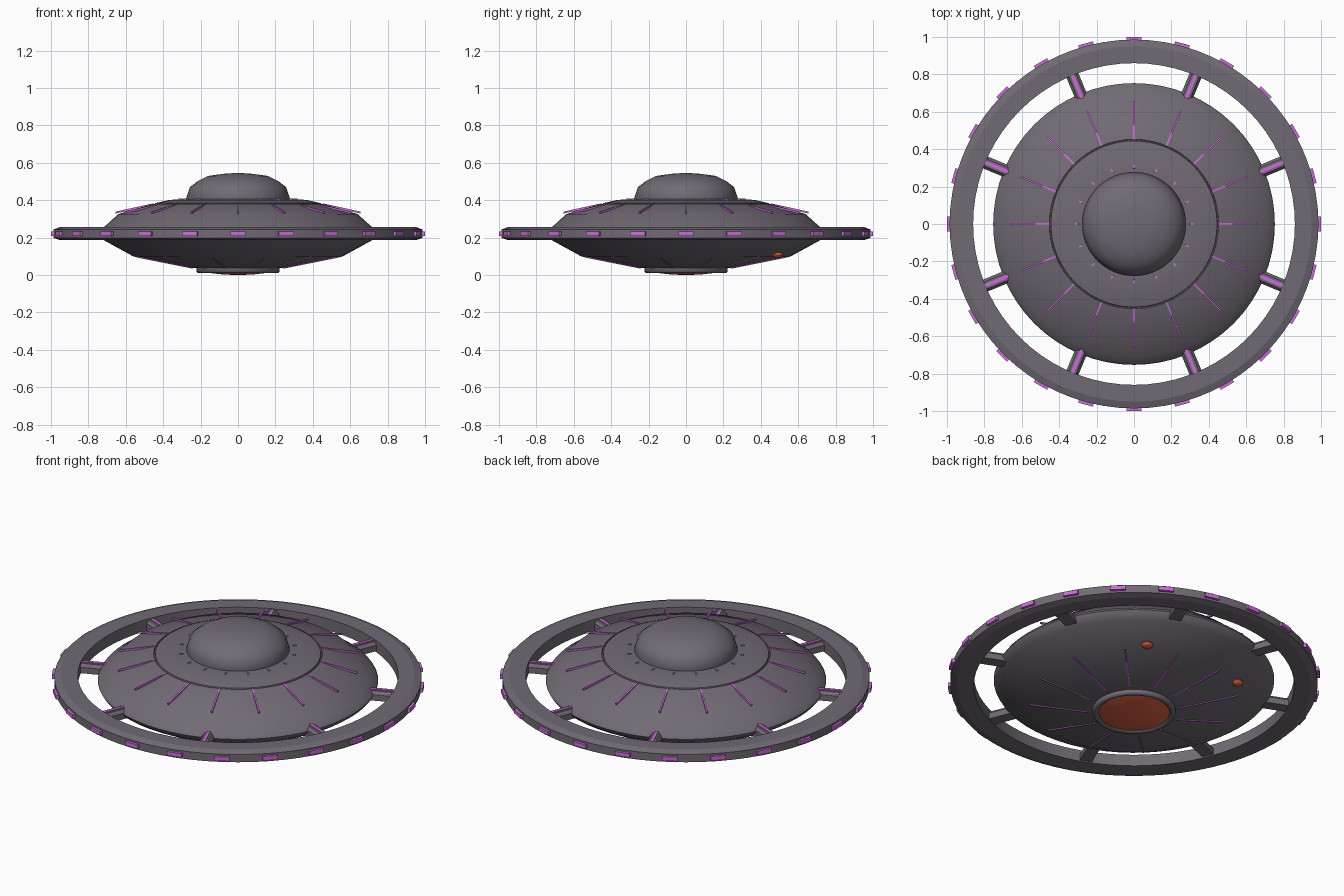
import bpy, bmesh, math
from mathutils import Matrix, Vector

if "Cube" in bpy.data.objects:
    bpy.data.objects.remove(bpy.data.objects["Cube"])


def material(name, rgb):
    m = bpy.data.materials.new(name)
    m.diffuse_color = (*rgb, 1)
    m.use_nodes = True
    m.node_tree.nodes["Principled BSDF"].inputs["Base Color"].default_value = m.diffuse_color
    return m


GREY = material("hull grey", (0.165, 0.145, 0.175))
PURPLE = material("light purple", (0.60, 0.15, 0.70))
RED = material("glow red", (0.72, 0.12, 0.06))


def finish(name, bm, mat, angle=None):
    bmesh.ops.recalc_face_normals(bm, faces=bm.faces)
    me = bpy.data.meshes.new(name)
    bm.to_mesh(me)
    bm.free()
    ob = bpy.data.objects.new(name, me)
    bpy.context.collection.objects.link(ob)
    me.materials.append(mat)
    if angle:
        bpy.ops.object.select_all(action='DESELECT')
        ob.select_set(True)
        bpy.context.view_layer.objects.active = ob
        bpy.ops.object.shade_smooth_by_angle(angle=math.radians(angle))
    return ob


def lathe(name, profile, mat, steps=64, angle=30, closed=False):
    """Spin a (radius, height) profile about the z axis."""
    bm = bmesh.new()
    vs = [bm.verts.new((r, 0, z)) for r, z in profile]
    es = [bm.edges.new(p) for p in zip(vs, vs[1:])]
    if closed:
        es.append(bm.edges.new((vs[-1], vs[0])))
    bmesh.ops.spin(bm, geom=vs + es, cent=(0, 0, 0), axis=(0, 0, 1),
                   angle=math.tau, steps=steps, use_duplicate=False)
    bmesh.ops.remove_doubles(bm, verts=bm.verts, dist=1e-4)
    return finish(name, bm, mat, angle)


def radial_bars(name, count, offset, start, end, section, mat):
    """Repeat a bar running between two (radius, height) points around z."""
    bm = bmesh.new()
    a, b = Vector((start[0], 0, start[1])), Vector((end[0], 0, end[1]))
    side = Vector((0, 1, 0))
    up = (b - a).cross(side).normalized()
    for i in range(count):
        rot = Matrix.Rotation(math.radians(offset + 360 * i / count), 3, 'Z')
        ends = [[bm.verts.new(rot @ (p + side * u + up * v)) for u, v in section]
                for p in (a, b)]
        n = len(section)
        for k in range(n):
            j = (k + 1) % n
            bm.faces.new((ends[0][k], ends[0][j], ends[1][j], ends[1][k]))
        bm.faces.new(ends[0][::-1])
        bm.faces.new(ends[1])
    return finish(name, bm, mat)


def rect(w, h):
    return [(-w / 2, -h / 2), (w / 2, -h / 2), (w / 2, h / 2), (-w / 2, h / 2)]


# Saucer hull, with a thin panel groove on its upper side
lathe("saucer_hull", [
    (0, 0.035), (0.20, 0.035), (0.26, 0.04), (0.56, 0.10), (0.715, 0.185),
    (0.742, 0.205), (0.753, 0.225), (0.742, 0.243), (0.71, 0.262), (0.64, 0.326),
    (0.453, 0.381), (0.451, 0.374), (0.446, 0.374), (0.444, 0.384),
    (0.365, 0.402), (0.28, 0.406), (0, 0.406)], GREY)

# Cockpit dome
lathe("dome", [(0.272, 0.395), (0.277, 0.41), (0.257, 0.47), (0.215, 0.503),
               (0.16, 0.53), (0.08, 0.541), (0, 0.547)], GREY, angle=45)

# Outer ring
lathe("outer_ring", [(0.86, 0.188), (0.95, 0.187), (0.986, 0.198), (0.986, 0.244),
                     (0.95, 0.257), (0.86, 0.256)], GREY, steps=72, angle=15, closed=True)

# Belly rim and glowing belly lens
lathe("belly_rim", [(0.19, 0.036), (0.19, 0.02), (0.20, 0.012), (0.215, 0.012),
                    (0.223, 0.02), (0.223, 0.045)], GREY, angle=50)
lathe("belly_lens", [(0, 0.0), (0.08, 0.003), (0.15, 0.011), (0.191, 0.022)], RED, angle=40)

# Spokes between hull and ring, with light strips on top
radial_bars("spokes", 8, 22.5, (0.70, 0.22), (0.87, 0.22),
            [(-0.034, -0.025), (0.034, -0.025), (0.034, 0.01),
             (0.02, 0.027), (-0.02, 0.027), (-0.034, 0.01)], GREY)
radial_bars("spoke_lights", 8, 22.5, (0.71, 0.248), (0.865, 0.248), rect(0.018, 0.008), PURPLE)

# Light plates around the ring edge
radial_bars("ring_lights", 24, 0, (0.97, 0.222), (1.0, 0.222), rect(0.082, 0.024), PURPLE)

# Light strips on the upper hull, around the dome and on the belly
radial_bars("upper_hull_lights", 16, 0, (0.45, 0.379), (0.655, 0.334), rect(0.009, 0.010), PURPLE)
radial_bars("dome_base_lights", 16, 0, (0.298, 0.406), (0.318, 0.405), rect(0.009, 0.006), PURPLE)
radial_bars("belly_lights", 12, 15, (0.25, 0.038), (0.56, 0.098), rect(0.008, 0.008), PURPLE)

# Two small red lamps under the rear of the hull
for sign, label in ((1, "right"), (-1, "left")):
    bm = bmesh.new()
    bmesh.ops.create_uvsphere(bm, u_segments=12, v_segments=8, radius=1)
    bmesh.ops.scale(bm, verts=bm.verts, vec=(0.032, 0.032, 0.016))
    bmesh.ops.translate(bm, verts=bm.verts, vec=(0.316 * sign, 0.487, 0.108))
    finish("belly_lamp_" + label, bm, RED, 40)
